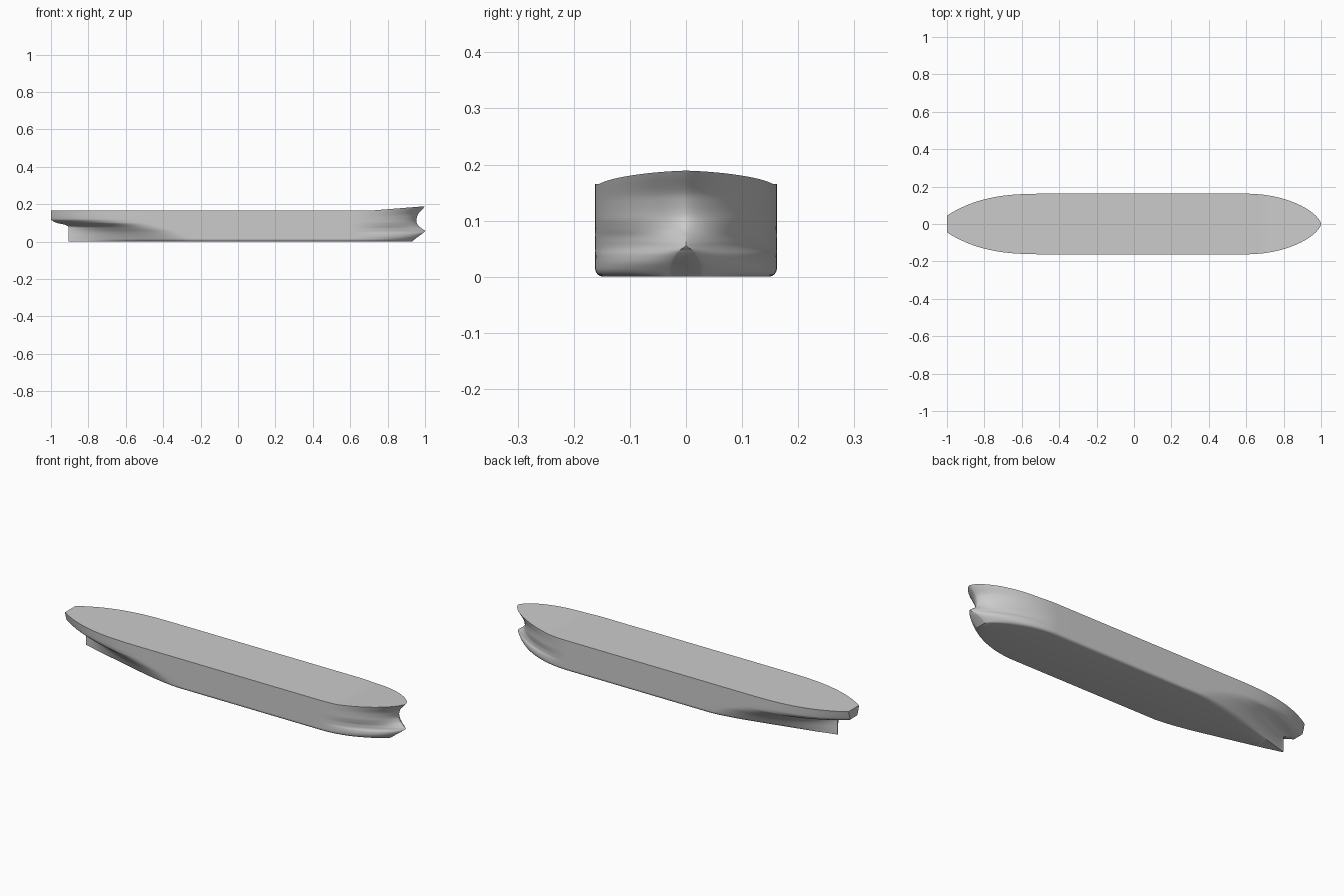
import bpy, math

if "Cube" in bpy.data.objects:
    bpy.data.objects.remove(bpy.data.objects["Cube"])

BEAM, DEPTH, BILGE = 0.162, 0.165, 0.015

# Stern waterlines: z, end x, end half-width, taper start x, curve powers p, q
STERN = [
    (0.000, -0.905, 0.003, -0.25, 1.4, 1.1),
    (0.020, -0.905, 0.003, -0.28, 1.5, 1.1),
    (0.050, -0.905, 0.003, -0.33, 1.8, 1.15),
    (0.076, -0.905, 0.004, -0.40, 2.2, 1.2),
    (0.090, -0.925, 0.008, -0.43, 2.5, 1.1),
    (0.100, -0.970, 0.016, -0.45, 2.7, 1.05),
    (0.120, -1.000, 0.030, -0.45, 2.9, 1.0),
    (0.165, -1.000, 0.045, -0.45, 3.0, 1.0),
]
# Bow waterlines: z, end x, end half-width (cut bulb face), curve powers p, q
BOW = [
    (0.000, 0.930, 0.028, 2.0, 0.80),
    (0.020, 0.955, 0.026, 2.0, 0.80),
    (0.040, 0.982, 0.017, 1.9, 0.85),
    (0.050, 0.995, 0.008, 1.8, 0.90),
    (0.055, 1.000, 0.000, 1.8, 0.90),
    (0.070, 0.983, 0.000, 1.8, 0.82),
    (0.085, 0.964, 0.000, 1.9, 0.72),
    (0.105, 0.953, 0.000, 2.0, 0.65),
    (0.130, 0.960, 0.000, 2.0, 0.65),
    (0.165, 1.000, 0.000, 2.0, 0.65),
]
BOW_START = 0.60


def sample(table, z):
    """Monotone cubic interpolation of every column at height z."""
    n = len(table)
    k = max(i for i in range(n - 1) if table[i][0] <= z + 1e-9)
    z0, z1 = table[k][0], table[k + 1][0]
    h, t = z1 - z0, (z - z0) / (z1 - z0)

    def secant(i, c):
        return (table[i + 1][c] - table[i][c]) / (table[i + 1][0] - table[i][0])

    def slope(i, c):
        if i == 0:
            return secant(0, c)
        if i == n - 1:
            return secant(n - 2, c)
        a, b = secant(i - 1, c), secant(i, c)
        return 2 * a * b / (a + b) if a * b > 0 else 0.0

    out = []
    for c in range(1, len(table[0])):
        a, b = table[k][c], table[k + 1][c]
        out.append((2*t**3 - 3*t*t + 1) * a + (t**3 - 2*t*t + t) * h * slope(k, c)
                   + (3*t*t - 2*t**3) * b + (t**3 - t*t) * h * slope(k + 1, c))
    return out


def taper(s, p, q):
    return max(0.0, 1 - s ** p) ** q


def waterline(z):
    """Half-breadth points (x, y, z) from stern to bow."""
    xa, ea, xs, pa, qa = sample(STERN, z)
    xf, ef, pf, qf = sample(BOW, z)
    n, pts = 40, []
    for i in range(n):
        s = math.cos(i / n * math.pi / 2)
        pts.append((xs + (xa - xs) * s, ea + (BEAM - ea) * taper(s, pa, qa)))
    for i in range(12):
        pts.append((xs + (BOW_START - xs) * i / 12, BEAM))
    for i in range(n + 1):
        s = math.sin(i / n * math.pi / 2)
        pts.append((BOW_START + (xf - BOW_START) * s, ef + (BEAM - ef) * taper(s, pf, qf)))
    # Rounded bilge and rising foredeck
    d = max(0.0, BILGE - z)
    inset = BILGE - math.sqrt(BILGE ** 2 - d * d)
    lift = max(0.0, (z - 0.08) / (DEPTH - 0.08)) ** 1.3
    return [(x, y - inset * min(1, max(0, (y - 0.03) / 0.08)),
             z + 0.024 * lift * max(0.0, (x - 0.7) / 0.3)) for x, y in pts]


# Hull shell: stacked waterlines, both sides
levels = [BILGE * (1 - math.cos(i / 6 * math.pi / 2)) for i in range(6)]
levels += [BILGE + (DEPTH - BILGE) * i / 44 for i in range(45)]
lines = [waterline(z) for z in levels]
cols, rows = len(lines[0]), len(levels)
verts = [p for l in lines for p in l] + [(x, -y, z) for l in lines for x, y, z in l]
half = rows * cols


def v(r, c, port):
    return r * cols + c + (0 if port else half)


faces = []
for r in range(rows - 1):
    for c in range(cols - 1):
        for port in (True, False):
            f = [v(r, c, port), v(r, c+1, port), v(r+1, c+1, port), v(r+1, c, port)]
            faces.append(f[::-1] if port else f)
    # Transom, skeg edge and bulb face
    for c in (0, cols - 1):
        f = [v(r, c, True), v(r, c, False), v(r+1, c, False), v(r+1, c, True)]
        faces.append(f if c == 0 else f[::-1])
# Flat bottom and deck
for r in (0, rows - 1):
    for c in range(cols - 1):
        f = [v(r, c, True), v(r, c, False), v(r, c+1, False), v(r, c+1, True)]
        faces.append(f[::-1] if r == 0 else f)

mesh = bpy.data.meshes.new("hull")
mesh.from_pydata(verts, [], faces)
hull = bpy.data.objects.new("hull", mesh)
bpy.context.collection.objects.link(hull)

# Weld the stem and fix normals
import bmesh
bm = bmesh.new()
bm.from_mesh(mesh)
bmesh.ops.remove_doubles(bm, verts=bm.verts, dist=1e-5)
bmesh.ops.recalc_face_normals(bm, faces=bm.faces)
bm.to_mesh(mesh)
bm.free()

bpy.context.view_layer.objects.active = hull
hull.select_set(True)
bpy.ops.object.shade_smooth_by_angle(angle=math.radians(35))
